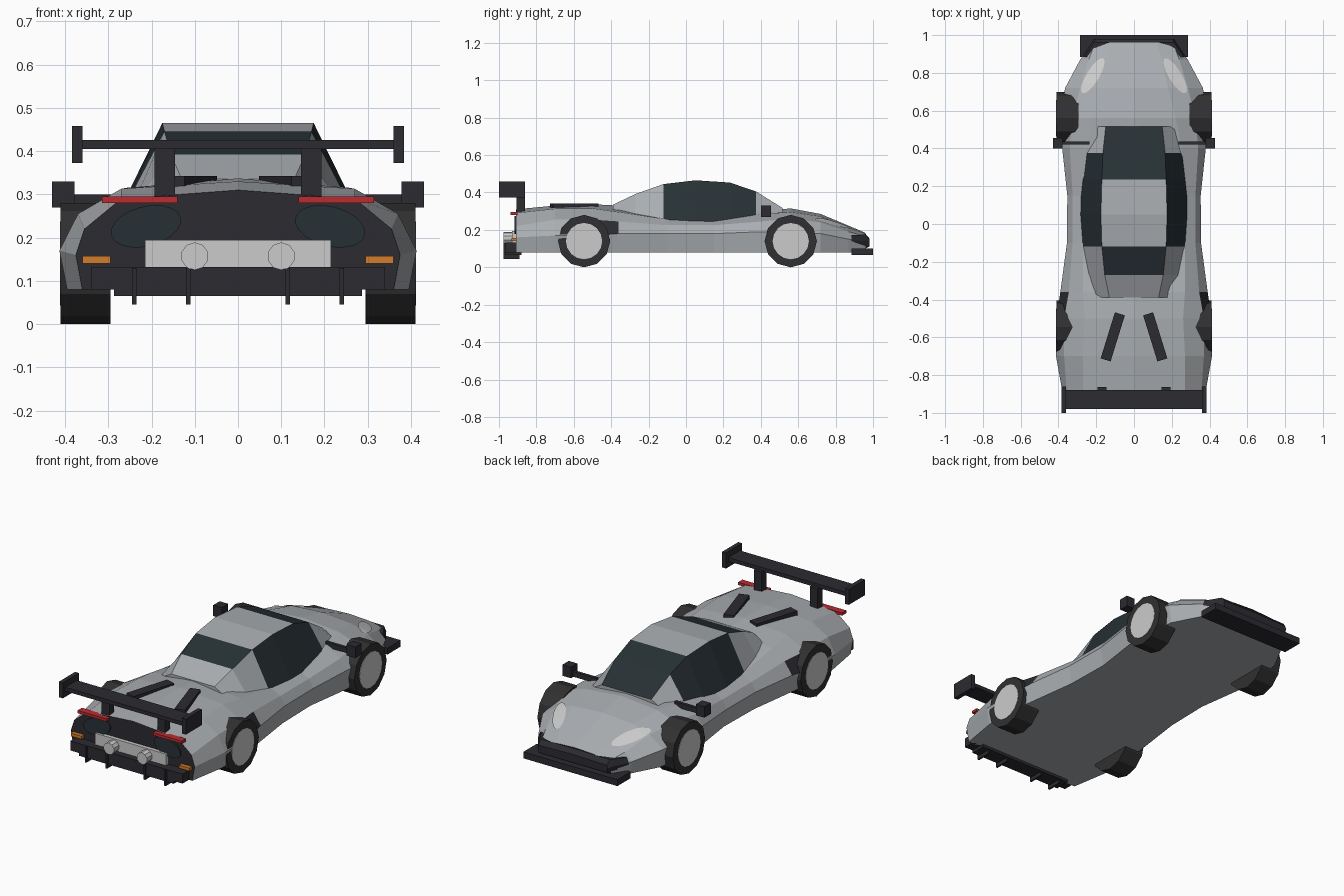
import bpy, bmesh, math
from mathutils import Vector, Matrix
from mathutils.bvhtree import BVHTree

if "Cube" in bpy.data.objects:
    bpy.data.objects.remove(bpy.data.objects["Cube"])


def material(name, rgb):
    m = bpy.data.materials.new(name)
    m.diffuse_color = (*rgb, 1)
    m.use_nodes = True
    m.node_tree.nodes["Principled BSDF"].inputs["Base Color"].default_value = m.diffuse_color
    return m


BLACK = material("black_trim", (0.025, 0.024, 0.03))
TYRE = material("tyre_rubber", (0.03, 0.03, 0.032))
GLASS = material("dark_glass", (0.02, 0.03, 0.035))
RED = material("red_lens", (0.5, 0.025, 0.03))
ORANGE = material("orange_lens", (0.65, 0.2, 0.025))
LAMP = material("lamp_cover", (0.6, 0.6, 0.58))


def finish(name, bm, mats=()):
    bmesh.ops.recalc_face_normals(bm, faces=bm.faces)
    me = bpy.data.meshes.new(name)
    bm.to_mesh(me)
    for m in mats:
        me.materials.append(m)
    ob = bpy.data.objects.new(name, me)
    bpy.context.collection.objects.link(ob)
    return ob


def box(name, x, y, z, mat=None, mirror=False, turn=0, tilt=0):
    """Box from ranges, optionally turned about its centre and mirrored."""
    for s in ((1, -1) if mirror else (1,)):
        c = Vector((s * (x[0] + x[1]) / 2, sum(y) / 2, sum(z) / 2))
        bm = bmesh.new()
        size = Matrix.Diagonal((x[1] - x[0], y[1] - y[0], z[1] - z[0], 1))
        rot = Matrix.Rotation(s * turn, 4, 'Z') @ Matrix.Rotation(tilt, 4, 'X')
        bmesh.ops.create_cube(bm, size=1, matrix=Matrix.Translation(c) @ rot @ size)
        finish(name, bm, [mat] if mat else [])


def cylinder(name, c, r, depth, axis, n, mat=None):
    bm = bmesh.new()
    rot = Matrix.Rotation(math.pi / 2, 4, 'Y' if axis == 'X' else 'X')
    bmesh.ops.create_cone(bm, cap_ends=True, segments=n, radius1=r, radius2=r,
                          depth=depth, matrix=Matrix.Translation(c) @ rot)
    finish(name, bm, [mat] if mat else [])


def loft(name, sections, mats, pick):
    """Skin half sections (centre top to centre bottom), mirrored over x.
    pick(span, strip) gives the material slot; span is -1 / None for the caps."""
    bm = bmesh.new()
    rings = []
    for y, half in sections:
        full = half + [(-x, z) for x, z in reversed(half) if x > 0]
        rings.append([bm.verts.new((x, y, z)) for x, z in full])
    n, h = len(rings[0]), len(sections[0][1]) - 1
    for i in range(len(rings) - 1):
        a, b = rings[i], rings[i + 1]
        for j in range(n):
            k = (j + 1) % n
            f = bm.faces.new((a[j], a[k], b[k], b[j]))
            f.material_index = pick(i, min(j, 2 * h - 1 - j))
    for r, i in ((rings[0], -1), (rings[-1], None)):
        bm.faces.new(r).material_index = pick(i, 0)
    return finish(name, bm, mats)


PAINT = material("silver_paint", (0.4, 0.42, 0.44))

# Body shell: y, sill width, crease (x, z), shoulder (x, z), deck edge (x, z), centre z
stations = [
    (-.91, .36, .375, .16, .355, .22, .27, .29, .31),
    (-.70, .395, .413, .17, .37, .255, .27, .313, .33),
    (-.50, .395, .41, .17, .37, .255, .26, .315, .337),
    (-.36, .375, .39, .18, .345, .245, .27, .295, .33),
    (-.10, .34, .355, .18, .325, .225, .27, .255, .27),
    (.15, .335, .353, .18, .325, .225, .27, .25, .26),
    (.40, .37, .38, .19, .34, .245, .25, .285, .30),
    (.56, .375, .39, .19, .325, .26, .22, .295, .315),
    (.72, .35, .365, .18, .285, .24, .18, .272, .285),
    (.87, .27, .285, .15, .24, .19, .15, .213, .222),
    (.96, .215, .22, .13, .205, .165, .12, .178, .184)]
body = loft("body_shell",
            [(y, [(0, c), (g, h), (e, f), (w, z), (b, .08), (0, .08)])
             for y, b, w, z, e, f, g, h, c in stations],
            [PAINT, BLACK],
            lambda i, j: int(i in (-1, None) or (i == 2 and j == 2)))

# Cabin: y, roof width, roof z, base width, base z
cabin = [(-.39, .13, .335, .21, .29), (-.27, .155, .392, .245, .27),
         (-.12, .17, .445, .275, .245), (.05, .175, .465, .285, .24),
         (.235, .17, .453, .28, .24), (.375, .165, .405, .27, .25),
         (.515, .15, .318, .22, .28)]


def cabin_slot(i, j):
    if i in (-1, None):
        return 0
    return int((j == 0 and i in (1, 4, 5)) or (j == 1 and 2 <= i <= 4))


loft("cabin", [(y, [(0, zt), (wt, zt), (wb, zb), (0, zb)])
               for y, wt, zt, wb, zb in cabin], [PAINT, GLASS], cabin_slot)

# Nose grille and splitter
loft("nose_grille", [(.885, [(0, .172), (.262, .172), (.275, .145), (.26, .1), (0, .1)]),
                     (.96, [(0, .178), (.212, .175), (.225, .14), (.215, .1), (0, .1)]),
                     (.98, [(0, .155), (.205, .15), (.212, .135), (.205, .11), (0, .11)])],
     [BLACK], lambda i, j: 0)
box("front_splitter", (-.285, .285), (.885, 1.0), (.065, .1), BLACK)

# Wheels
for y in (-.545, .56):
    for s in (1, -1):
        cylinder("tyre", (s * .3525, y, .14), .14, .115, 'X', 12, TYRE)
        cylinder("wheel_rim", (s * .405, y, .14), .097, .014, 'X', 16)

# Headlights draped on the bonnet
bm = bmesh.new()
bm.from_mesh(body.data)
tree = BVHTree.FromBMesh(bm)
bm.free()
for s in (1, -1):
    bm = bmesh.new()
    rings = []
    for k in (.0, .5, 1):
        ring = []
        for i in range(16 if k else 1):
            a = math.tau * i / 16
            p = Matrix.Rotation(s * math.radians(31), 2) @ Vector(
                (k * .033 * math.cos(a), k * .108 * math.sin(a)))
            x, y = s * .218 + p.x, .785 + p.y
            hit = tree.ray_cast(Vector((x, y, 1)), Vector((0, 0, -1)))[0]
            ring.append(bm.verts.new((x, y, hit.z + .005)))
        rings.append(ring)
    for i in range(16):
        k = (i + 1) % 16
        bm.faces.new((rings[0][0], rings[1][i], rings[1][k]))
        bm.faces.new((rings[1][i], rings[2][i], rings[2][k], rings[1][k]))
    bmesh.ops.recalc_face_normals(bm, faces=bm.faces)
    if sum(f.normal.z for f in bm.faces) < 0:
        bmesh.ops.reverse_faces(bm, faces=bm.faces)
    me = bpy.data.meshes.new("headlight")
    bm.to_mesh(me)
    bm.free()
    me.materials.append(LAMP)
    bpy.context.collection.objects.link(bpy.data.objects.new("headlight", me))

# Rear lamps, licence panel, exhausts
for s in (1, -1):
    bm = bmesh.new()
    m = (Matrix.Translation((s * .213, -.912, .226)) @ Matrix.Rotation(s * .25, 4, 'Y')
         @ Matrix.Diagonal((.083, 1, .046, 1)) @ Matrix.Rotation(math.pi / 2, 4, 'X'))
    bmesh.ops.create_cone(bm, cap_ends=True, segments=20, radius1=1, radius2=1,
                          depth=.012, matrix=m)
    finish("rear_lamp", bm, [GLASS])
    cylinder("exhaust_pipe", (s * .1, -.94, .157), .032, .07, 'Y', 10)
box("brake_light", (.14, .315), (-.937, -.9), (.28, .295), RED, True)
box("indicator", (.295, .36), (-.932, -.9), (.14, .157), ORANGE, True)
box("rear_panel", (-.215, .215), (-.93, -.9), (.13, .195))

# Diffuser with fins
box("diffuser", (-.34, .34), (-.965, -.88), (.08, .132), BLACK)
box("diffuser_lip", (-.287, .287), (-.965, -.88), (.065, .082), BLACK)
for x in (.115, .24):
    box("diffuser_fin", (x - .005, x + .005), (-.975, -.89), (.045, .13), BLACK, True)

# Rear wing
box("wing_plane", (-.365, .365), (-.98, -.88), (.405, .426), BLACK)
box("wing_endplate", (.36, .384), (-1.0, -.86), (.373, .458), BLACK, True)
box("wing_strut", (.146, .193), (-.905, -.862), (.29, .41), BLACK, True)

# Mirrors and engine cover vents
box("mirror", (.378, .43), (.4, .455), (.27, .33), BLACK, True)
box("mirror_arm", (.235, .39), (.42, .437), (.272, .3), BLACK, True)
box("deck_vent", (.085, .14), (-.725, -.47), (.315, .342), BLACK, True, turn=.3)
